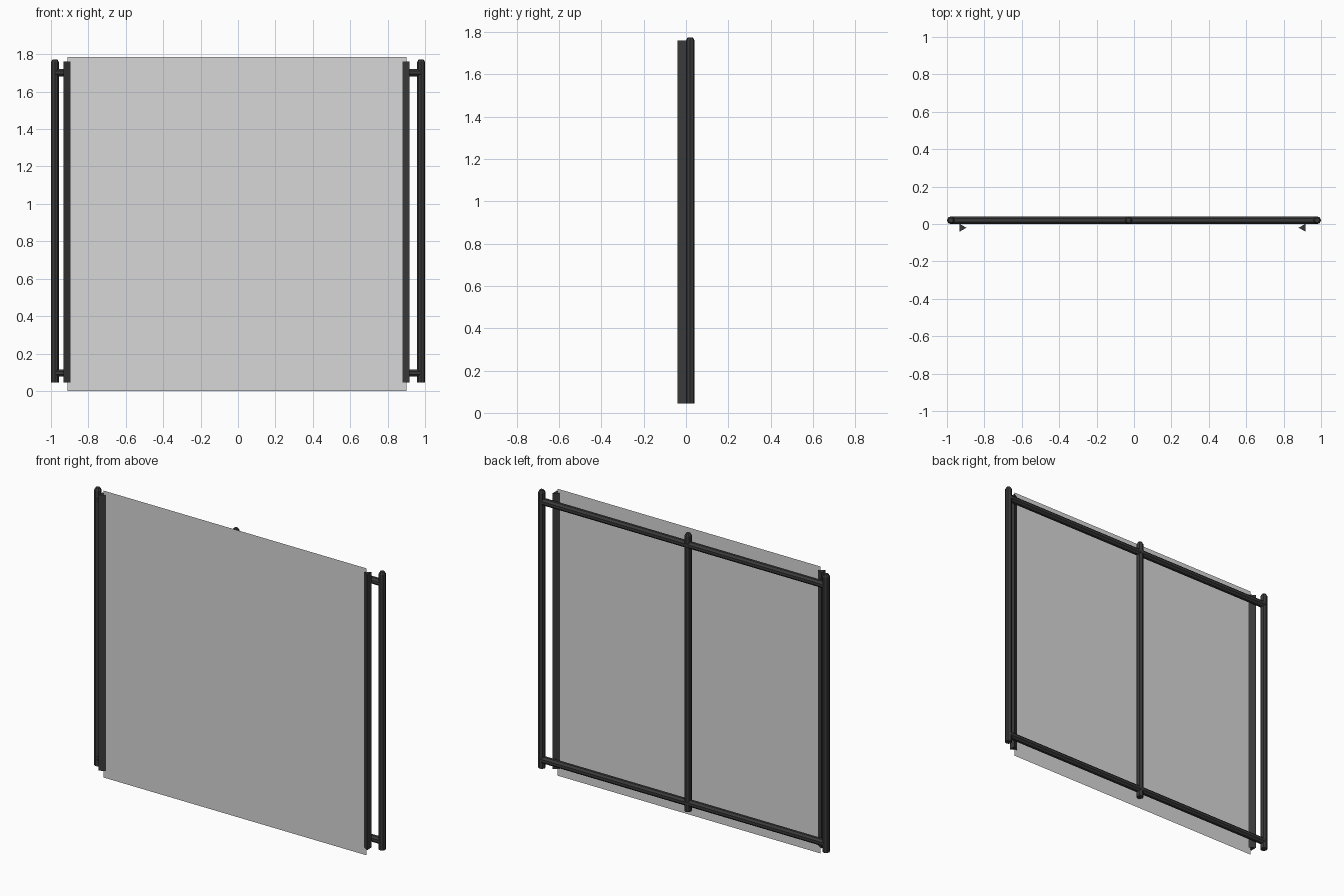
import bpy, bmesh, math
from mathutils import Matrix, Vector

if "Cube" in bpy.data.objects:
    bpy.data.objects.remove(bpy.data.objects["Cube"])


def material(name, c):
    m = bpy.data.materials.new(name)
    m.diffuse_color = (c, c, c, 1)
    m.use_nodes = True
    m.node_tree.nodes["Principled BSDF"].inputs["Base Color"].default_value = m.diffuse_color
    return m


DARK = material("dark_metal", 0.042)
GREY = material("light_grey_sheet", 0.68)


def add(name, bm, mat):
    me = bpy.data.meshes.new(name)
    bmesh.ops.recalc_face_normals(bm, faces=bm.faces)
    bm.to_mesh(me)
    bm.free()
    me.materials.append(mat)
    ob = bpy.data.objects.new(name, me)
    bpy.context.collection.objects.link(ob)
    return ob


def rod(name, start, end, radius, sides, turn=0.0, cap=0.0):
    """Low-poly bar between two points, optionally with a chamfered end."""
    start, end = Vector(start), Vector(end)
    axis = end - start
    rot = axis.to_track_quat('Z', 'Y').to_matrix().to_4x4()
    mat = Matrix.Translation(start) @ rot
    length = axis.length
    rings = [(0, radius), (length - cap, radius)]
    if cap:
        rings.append((length, radius * 0.6))
    bm = bmesh.new()
    loops = []
    for h, r in rings:
        loops.append([bm.verts.new(mat @ Vector((
            r * math.cos(turn + 2 * math.pi * i / sides),
            r * math.sin(turn + 2 * math.pi * i / sides), h)))
            for i in range(sides)])
    for a, b in zip(loops, loops[1:]):
        for i in range(sides):
            j = (i + 1) % sides
            bm.faces.new((a[i], a[j], b[j], b[i]))
    bm.faces.new(loops[0][::-1])
    bm.faces.new(loops[-1])
    return add(name, bm, DARK)


# upright posts with chamfered tops
for name, x in (("left_post", -0.979), ("middle_post", -0.029), ("right_post", 0.979)):
    rod(name, (x, 0.02, 0.045), (x, 0.02, 1.773), 0.021, 8, cap=0.014)

# horizontal rails
for name, z in (("bottom_rail", 0.096), ("top_rail", 1.702)):
    rod(name, (-0.975, 0.02, z), (0.975, 0.02, z), 0.0215, 8, turn=math.pi / 8)

# triangular edge strips gripping the sheet, points facing inward
for name, x, toward in (("left_edge_strip", -0.9205, 1), ("right_edge_strip", 0.905, -1)):
    ob = rod(name, (0, 0, 0.045), (0, 0, 1.76), 0.0245, 3)
    # put one corner on the x axis, pointing toward the sheet
    corner = max(ob.data.vertices, key=lambda v: v.co.x).co
    angle = math.atan2(corner.y, corner.x)
    spin = -angle + (0 if toward > 0 else math.pi)
    ob.data.transform(Matrix.Translation((x, -0.02, 0)) @ Matrix.Rotation(spin, 4, 'Z'))

# thin flat sheet
bm = bmesh.new()
bm.faces.new([bm.verts.new((x, -0.02, z)) for x, z in
              ((-0.912, 0), (0.9, 0), (0.9, 1.785), (-0.912, 1.785))])
sheet = add("sheet", bm, GREY)
